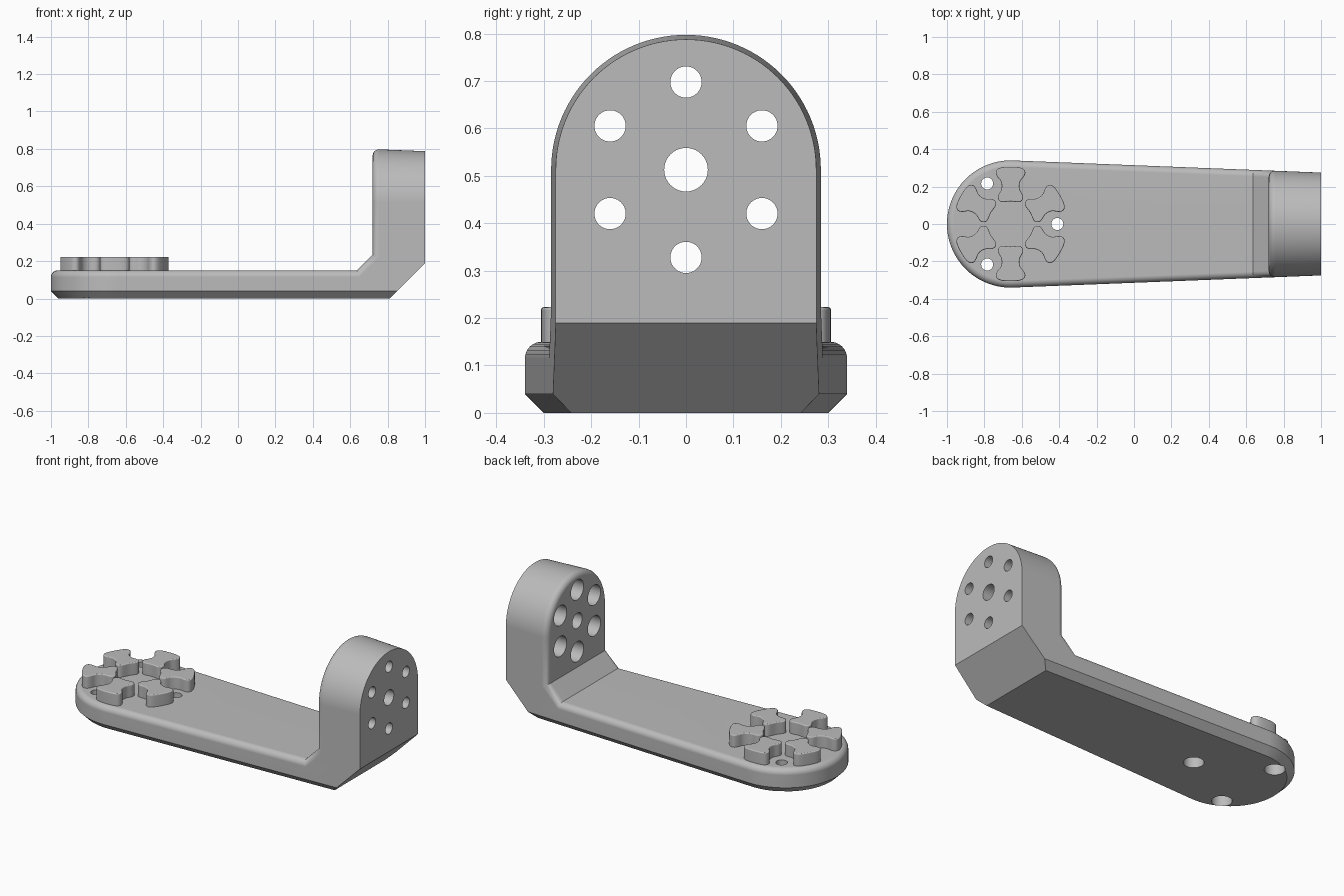
import bpy, bmesh, math
from math import sin, cos, pi
from mathutils import Vector, Matrix

if "Cube" in bpy.data.objects:
    bpy.data.objects.remove(bpy.data.objects["Cube"], do_unlink=True)

grey = bpy.data.materials.new("matte grey")
grey.use_nodes = True
grey.diffuse_color = (0.5, 0.5, 0.5, 1)
grey.node_tree.nodes["Principled BSDF"].inputs["Base Color"].default_value = (0.5, 0.5, 0.5, 1)


def make_object(name, bm):
    bmesh.ops.remove_doubles(bm, verts=bm.verts, dist=1e-5)
    bmesh.ops.recalc_face_normals(bm, faces=bm.faces)
    mesh = bpy.data.meshes.new(name)
    bm.to_mesh(mesh)
    bm.free()
    mesh.materials.append(grey)
    obj = bpy.data.objects.new(name, mesh)
    bpy.context.collection.objects.link(obj)
    return obj


def apply_and_shade(obj, modifier):
    bpy.ops.object.select_all(action='DESELECT')
    obj.select_set(True)
    bpy.context.view_layer.objects.active = obj
    bpy.ops.object.modifier_apply(modifier=modifier.name)
    bpy.ops.object.shade_smooth_by_angle(angle=math.radians(32))
    obj.modifiers.new("Clean normals", 'WEIGHTED_NORMAL').keep_sharp = True


def loft(bm, rings):
    """Bridge closed rings of points; returns the rows of vertices."""
    rows = [[bm.verts.new(p) for p in ring] for ring in rings]
    for a, b in zip(rows, rows[1:]):
        for i in range(len(a)):
            j = (i + 1) % len(a)
            bm.faces.new((a[i], a[j], b[j], b[i]))
    return rows


# ---- Bracket body: tapered slab, 45 degree knee and arched upright ----
PIVOT, R, SLOPE = -0.66, 0.34, 0.0394
TOP, INNER_X, ARCH_Z = 0.15, 0.72, 0.513
CHAMFER, ROUND = 0.04, 0.035
MITRE = math.tan(pi / 8)
HOLE_SEG = 40


def half_width(x):
    return R * math.hypot(1, SLOPE) - SLOPE * (x - PIVOT)


def slab_station(a):
    pts = []
    for inset, z in [(CHAMFER, 0), (0, CHAMFER)] + [(i, TOP - d) for i, d in rounding]:
        pts.append((PIVOT + (R - inset) * cos(a), (R - inset) * sin(a), z))
    return pts


def arch_station(a):
    outer = (1, half_width(1) * cos(a), ARCH_Z + half_width(1) * sin(a))
    pts = [outer, outer]
    for inset, d in rounding:
        r = half_width(INNER_X + d) - inset
        pts.append((INNER_X + d, r * cos(a), ARCH_Z + r * sin(a)))
    return pts


def knee_low():
    pts = [(0.81, half_width(0.81) - CHAMFER, 0), (0.85, half_width(0.85), CHAMFER)]
    for inset, d in rounding:
        x = 0.635 + MITRE * d
        pts.append((x, half_width(x) - inset, TOP - d))
    return pts


def knee_high():
    pts = [(1, half_width(1), 0.19)] * 2
    for inset, d in rounding:
        x = INNER_X + d
        pts.append((x, half_width(x) - inset, 0.235 - MITRE * d))
    return pts


steps = 6
rounding = [(ROUND * (1 - cos(t)), ROUND * (1 - sin(t)))
            for t in [i * pi / 2 / steps for i in range(steps + 1)]]
arc_n = 28
end = pi / 2 - math.atan(SLOPE)
half = [slab_station(pi + (end - pi) * i / arc_n) for i in range(arc_n + 1)]
low = len(half)
half += [knee_low(), knee_high()]
half += [arch_station(pi / 2 * i / arc_n) for i in range(arc_n + 1)]
mirrored = [[(x, -y, z) for x, y, z in s] for s in half[-2:0:-1]]
stations = half + mirrored
n = len(stations)

bm = bmesh.new()
rows = loft(bm, list(zip(*stations)))
high, low2, high2 = low + 1, n - low, n - low - 1
for row in (rows[0], rows[-1]):
    bm.faces.new(row[:low + 1] + row[low2:])
    bm.faces.new(row[high:high2 + 1])
inner, bottom, edge = rows[-1], rows[0], rows[1]
bm.faces.new((inner[low], inner[high], inner[high2], inner[low2]))
bm.faces.new((bottom[low], edge[low], edge[high], edge[high2], edge[low2], bottom[low2]))
# drop the zero-area faces where both outer rings meet
bmesh.ops.dissolve_degenerate(bm, dist=1e-6, edges=bm.edges)
body = make_object("bracket_body", bm)

# ---- Counterbored screw holes ----
cut = bmesh.new()


def hole(profile, place):
    rings = [[place(r * cos(a), r * sin(a), h)
              for a in [2 * pi * i / HOLE_SEG for i in range(HOLE_SEG)]]
             for r, h in profile]
    rows = loft(cut, rings)
    cut.faces.new(rows[0])
    cut.faces.new(rows[-1])


for k in range(3):
    cx, cy = PIVOT + 0.25 * cos(k * 2 * pi / 3), 0.25 * sin(k * 2 * pi / 3)
    hole([(0.055, -0.1), (0.055, 0.07), (0.032, 0.07), (0.032, 0.3)],
         lambda u, v, h: (cx + u, cy + v, h))
for k in range(6):
    a = pi / 2 + k * pi / 3
    cy, cz = 0.185 * cos(a), ARCH_Z + 0.185 * sin(a)
    hole([(0.06, 0.6), (0.06, 0.83), (0.033, 0.83), (0.033, 1.1)],
         lambda u, v, h: (h, cy + u, cz + v))
hole([(0.046, 0.6), (0.046, 1.1)], lambda u, v, h: (h, u, ARCH_Z + v))

cutter = make_object("hole_cutter", cut)
cutter.hide_render = True
mod = body.modifiers.new("Holes", 'BOOLEAN')
mod.operation, mod.solver, mod.object = 'DIFFERENCE', 'EXACT', cutter
apply_and_shade(body, mod)
bpy.data.objects.remove(cutter, do_unlink=True)

# ---- Ring of six waisted lugs on the slab ----
lug = [(0, 0.306), (0.045, 0.303), (0.07, 0.293), (0.079, 0.274), (0.07, 0.252),
       (0.053, 0.23), (0.047, 0.205), (0.051, 0.18), (0.064, 0.157), (0.067, 0.14),
       (0.06, 0.124), (0.042, 0.117), (0, 0.121)]
lug += [(-u, v) for u, v in lug[-2:0:-1]]


def smooth_loop(points, cuts=4):
    """Closed Catmull-Rom curve through the points."""
    out, m = [], len(points)
    for i in range(m):
        a, b, c, d = (Vector(points[(i + k) % m]) for k in (-1, 0, 1, 2))
        for t in [j / cuts for j in range(cuts)]:
            out.append(b + (c - a) * t / 2 + (a * 2 - b * 5 + c * 4 - d) * t * t / 2
                       + (b * 3 - a - c * 3 + d) * t ** 3 / 2)
    return out


outline = smooth_loop(lug)
for k in range(6):
    bm = bmesh.new()
    rows = loft(bm, [[(p.x, p.y, z) for p in outline] for z in (0.13, 0.223)])
    for row in rows:
        bm.faces.new(row)
    turn = Matrix.Translation((PIVOT, 0, 0)) @ Matrix.Rotation(k * pi / 3, 4, 'Z')
    bm.transform(turn)
    obj = make_object(f"lug_{k + 1}", bm)
    mod = obj.modifiers.new("Soft rim", 'BEVEL')
    mod.width, mod.segments = 0.006, 3
    mod.limit_method, mod.angle_limit = 'ANGLE', math.radians(60)
    apply_and_shade(obj, mod)
